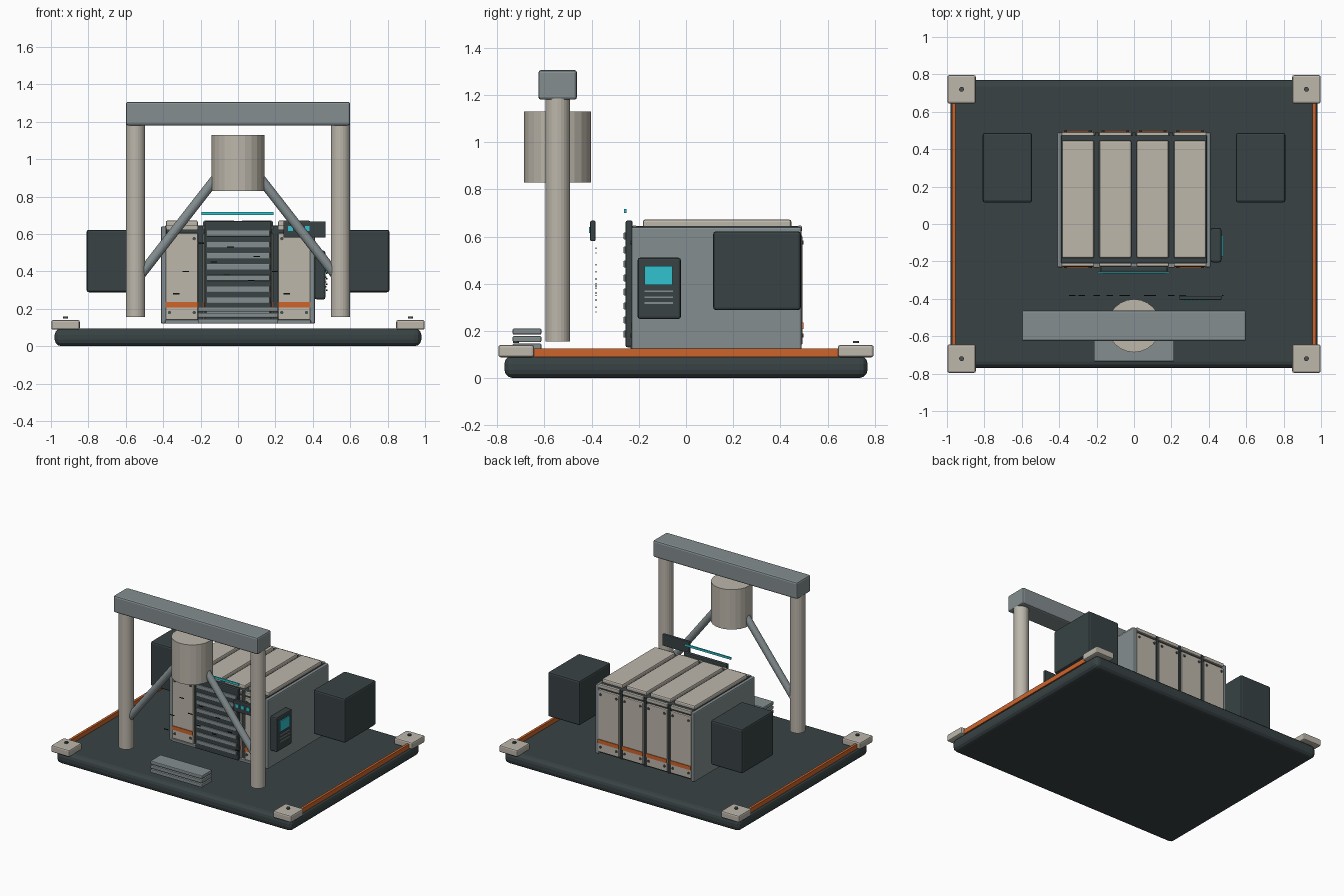
import bpy
from mathutils import Vector

cube = bpy.data.objects.get("Cube")
if cube:
    bpy.data.objects.remove(cube, do_unlink=True)


def material(name, r, g, b):
    m = bpy.data.materials.new(name)
    m.use_nodes = True
    m.diffuse_color = (r, g, b, 1)
    m.node_tree.nodes["Principled BSDF"].inputs["Base Color"].default_value = (r, g, b, 1)
    return m


DARK = material("dark slate", 0.04, 0.055, 0.057)
BEIGE = material("warm beige", 0.51, 0.475, 0.41)
GREY = material("steel grey", 0.23, 0.27, 0.28)
ORANGE = material("safety orange", 0.62, 0.13, 0.025)
CYAN = material("cyan glow", 0.03, 0.54, 0.62)
BOLT = material("bolt metal", 0.07, 0.08, 0.08)
BLACK = material("black", 0.012, 0.015, 0.015)


def box(name, x, y, z, mat, bevel=0.0, segments=2):
    """Box from (min, max) ranges on each axis."""
    lo, hi = zip(x, y, z)
    lo, hi = Vector(lo), Vector(hi)
    bpy.ops.mesh.primitive_cube_add(size=1, location=(lo + hi) / 2)
    ob = bpy.context.object
    ob.name = name
    ob.scale = hi - lo
    bpy.ops.object.transform_apply(location=False, rotation=False, scale=True)
    ob.data.materials.append(mat)
    if bevel:
        mod = ob.modifiers.new("Bevel", "BEVEL")
        mod.width = bevel
        mod.segments = segments
    return ob


def rod(name, a, b, radius, mat, sides=24):
    """Cylinder running between two points."""
    a, b = Vector(a), Vector(b)
    bpy.ops.mesh.primitive_cylinder_add(vertices=sides, radius=radius,
                                        depth=(b - a).length, location=(a + b) / 2)
    ob = bpy.context.object
    ob.name = name
    ob.rotation_euler = (b - a).to_track_quat("Z", "Y").to_euler()
    ob.data.materials.append(mat)
    return ob


def span(centre, size):
    return centre - size / 2, centre + size / 2


# Platform with corner pads and side rails
box("platform", (-0.98, 0.98), (-0.77, 0.77), (0, 0.095), DARK, 0.035, 3)
for sx in (-1, 1):
    box("edge_rail", span(sx * 0.963, 0.018), (-0.66, 0.66), (0.09, 0.125), ORANGE)
    for sy in (-1, 1):
        px, py = sx * 0.922, sy * 0.72
        box("corner_pad", span(px, 0.152), span(py, 0.152), (0.088, 0.14), BEIGE, 0.01)
        rod("pad_bolt", (px, py, 0.148), (px, py, 0.158), 0.013, BOLT, 12)

# Cabinet core and side walls
box("cabinet_core", (-0.39, 0.39), (-0.212, 0.475), (0.125, 0.645), DARK, 0.005)
for sx in (-1, 1):
    box("cabinet_side", span(sx * 0.397, 0.03), (-0.232, 0.49), (0.12, 0.64), GREY, 0.008)
box("front_sill", (-0.39, 0.39), (-0.235, -0.2), (0.12, 0.14), GREY, 0.004)

# Four modules: roof, front and back panels with orange bands and bolts
for cx in (-0.3, -0.1, 0.1, 0.3):
    width = span(cx, 0.172)
    box("roof_panel", width, (-0.183, 0.447), (0.635, 0.672), BEIGE, 0.01)
    for face, sy in ((-0.218, -1), (0.482, 1)):
        side = "front" if sy < 0 else "back"
        box(side + "_panel", width, span(face, 0.022), (0.14, 0.605), BEIGE, 0.005)
        box(side + "_cap", width, span(face, 0.018), (0.62, 0.646), BEIGE, 0.004)
        skin = face + sy * 0.011
        box(side + "_band", width, span(skin + sy * 0.002, 0.006), (0.207, 0.236), ORANGE)
        for bx in (cx - 0.066, cx + 0.066):
            for bz in (0.18, 0.575):
                rod("panel_bolt", (bx, skin, bz), (bx, skin + sy * 0.006, bz), 0.009, BOLT, 10)
for sx in (-0.2, 0, 0.2):
    box("back_seam_rib", span(sx, 0.018), (0.465, 0.488), (0.13, 0.645), DARK)

# Slatted shutter on the front
box("shutter", (-0.18, 0.18), (-0.256, -0.226), (0.13, 0.668), DARK, 0.008)
for i in range(8):
    z = 0.186 + i * 0.0595
    box("shutter_slat", (-0.167, 0.17), (-0.264, -0.254), span(z, 0.03), GREY, 0.002)
box("light_bar", (-0.195, 0.19), (-0.263, -0.253), (0.7, 0.716), CYAN)

# Front steps
for z in (0.133, 0.165, 0.197):
    box("step", (-0.215, 0.215), (-0.735, -0.613), span(z, 0.026), GREY, 0.006)

# Gantry: posts, beam, drum and braces
GY = -0.544
box("gantry_beam", (-0.6, 0.6), (-0.626, -0.462), (1.18, 1.306), GREY, 0.012)
rod("drum", (0, GY, 0.83), (0, GY, 1.13), 0.142, BEIGE)
for sx in (-1, 1):
    rod("gantry_post", (sx * 0.548, GY, 0.155), (sx * 0.548, GY, 1.185), 0.052, BEIGE)
    rod("gantry_brace", (sx * 0.1, GY, 0.921), (sx * 0.52, GY, 0.382), 0.026, GREY, 16)

# Outrigger boxes on both sides
for sx in (-1, 1):
    box("side_pack", span(sx * 0.677, 0.265), (0.115, 0.487), (0.288, 0.622), DARK, 0.012)

# Control console on the left wall
box("console", (0.41, 0.467), (-0.205, -0.022), (0.25, 0.51), DARK, 0.01)
box("console_screen", (0.465, 0.475), (-0.175, -0.058), (0.395, 0.475), CYAN)
for z in (0.318, 0.343, 0.368):
    box("console_line", (0.465, 0.472), (-0.175, -0.055), span(z, 0.007), GREY)

# Hanging sign with three lamps
box("sign", (0.243, 0.468), (-0.406, -0.384), (0.58, 0.667), DARK, 0.005)
for x in (0.28, 0.325, 0.37):
    box("sign_lamp", span(x, 0.026), (-0.411, -0.404), span(0.628, 0.026), CYAN)

# Small floating tick marks in front of the cabinet
ticks = [(-0.2, 0.55), (-0.33, 0.28), (-0.04, 0.53), (-0.13, 0.45), (0.07, 0.35),
         (0.26, 0.28), (-0.28, 0.4), (0.1, 0.48), (-0.06, 0.38), (0.2, 0.4)]
for x, z in ticks:
    box("tick_mark", span(x, 0.035), span(-0.382, 0.004), span(z, 0.006), BLACK)
for i in range(5):
    box("tick_dot", span(0.475, 0.008), span(-0.382, 0.004), span(0.3 + i * 0.03, 0.008), BLACK)
